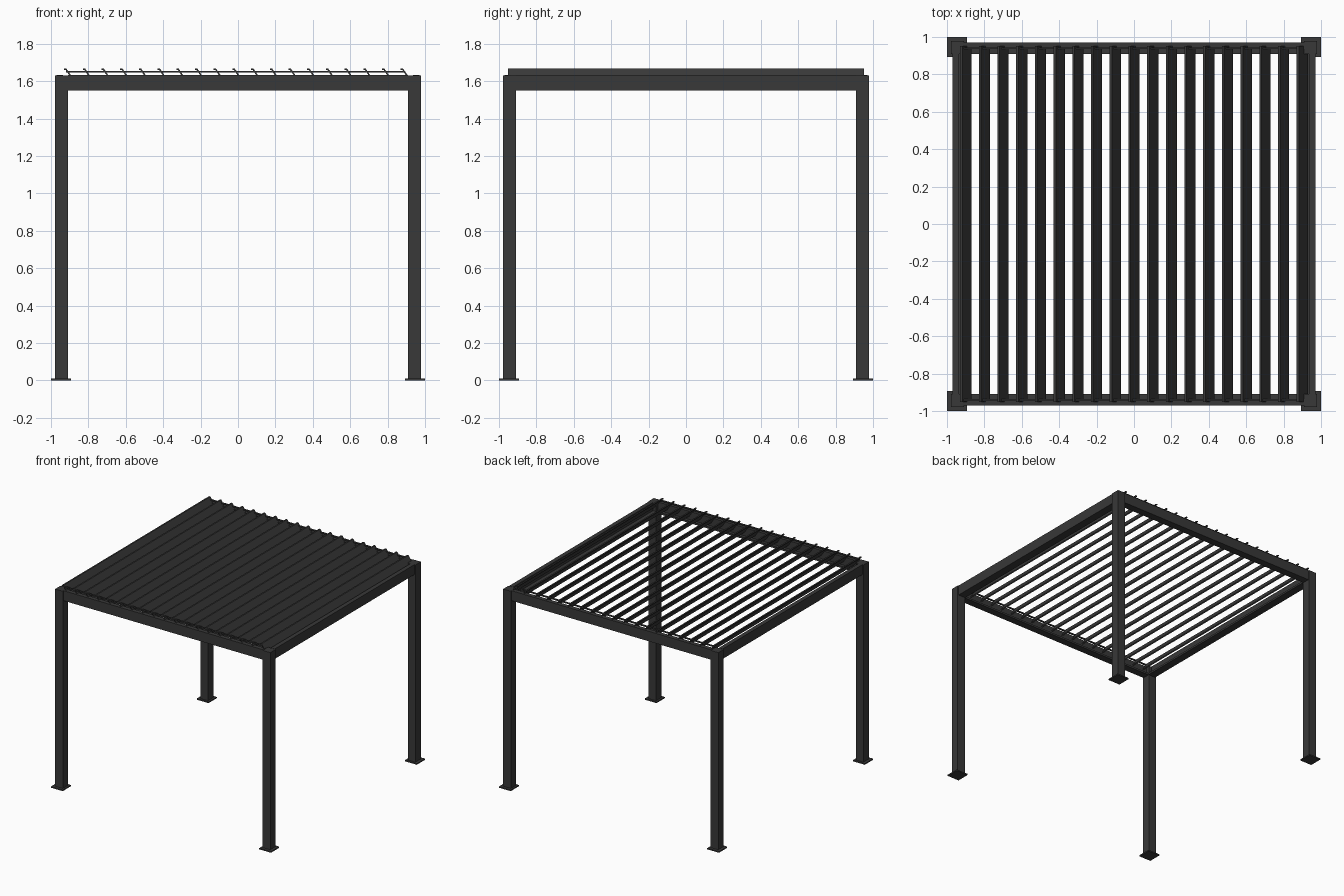
import bpy
import math

cube = bpy.data.objects.get("Cube")
if cube:
    bpy.data.objects.remove(cube, do_unlink=True)


def make_material(name, value):
    mat = bpy.data.materials.new(name)
    mat.use_nodes = True
    color = (value, value, value, 1)
    mat.diffuse_color = color
    mat.node_tree.nodes["Principled BSDF"].inputs["Base Color"].default_value = color
    return mat


charcoal = make_material("charcoal metal", 0.04)


def box(name, x, y, z):
    """Box given by its (min, max) range on each axis."""
    verts = [(a, b, c) for a in x for b in y for c in z]
    faces = [(0, 1, 3, 2), (4, 6, 7, 5), (0, 4, 5, 1),
             (2, 3, 7, 6), (0, 2, 6, 4), (1, 5, 7, 3)]
    return add_mesh(name, verts, faces)


def extrude_y(name, profile, y0, y1):
    """Closed x-z profile extruded along y."""
    n = len(profile)
    verts = [(x, y, z) for y in (y0, y1) for x, z in profile]
    faces = [(i, (i + 1) % n, n + (i + 1) % n, n + i) for i in range(n)]
    faces += [tuple(reversed(range(n))), tuple(range(n, 2 * n))]
    return add_mesh(name, verts, faces)


def add_mesh(name, verts, faces):
    mesh = bpy.data.meshes.new(name)
    mesh.from_pydata(verts, [], faces)
    mesh.materials.append(charcoal)
    obj = bpy.data.objects.new(name, mesh)
    bpy.context.collection.objects.link(obj)
    return obj


def span(sign, inner, outer):
    return tuple(sorted((sign * inner, sign * outer)))


# Posts and foot plates
for sx, side in ((-1, "right"), (1, "left")):
    for sy, end in ((-1, "front"), (1, "back")):
        box(f"{end}_{side}_post", span(sx, 0.908, 0.978), span(sy, 0.908, 0.978), (0.01, 1.63))
        box(f"{end}_{side}_foot_plate", span(sx, 0.893, 1), span(sy, 0.893, 1), (0, 0.01))

# Perimeter beams with inner gutter ledges
for s, side, end in ((-1, "right", "front"), (1, "left", "back")):
    box(f"{side}_beam", span(s, 0.935, 0.97), (-0.91, 0.91), (1.55, 1.632))
    box(f"{side}_gutter", span(s, 0.905, 0.935), (-0.91, 0.91), (1.55, 1.565))
    box(f"{end}_beam", (-0.91, 0.91), span(s, 0.935, 0.97), (1.55, 1.632))
    box(f"{end}_gutter", (-0.91, 0.91), span(s, 0.91, 0.935), (1.55, 1.565))
    # Thin rod joining the louvre ends
    box(f"{end}_link_rod", (-0.92, 0.89), span(s, 0.935, 0.945), (1.645, 1.655))

# Tilted louvres with a small flat lip on the high edge
profile = [(-0.03, 1.668), (-0.018, 1.668), (0.03, 1.598), (0.024, 1.592), (-0.022, 1.66), (-0.03, 1.66)]
for i in range(19):
    cx = (i - 9) * 0.1
    extrude_y(f"louvre_{i + 1}", [(cx + x, z) for x, z in profile], -0.953, 0.953)
